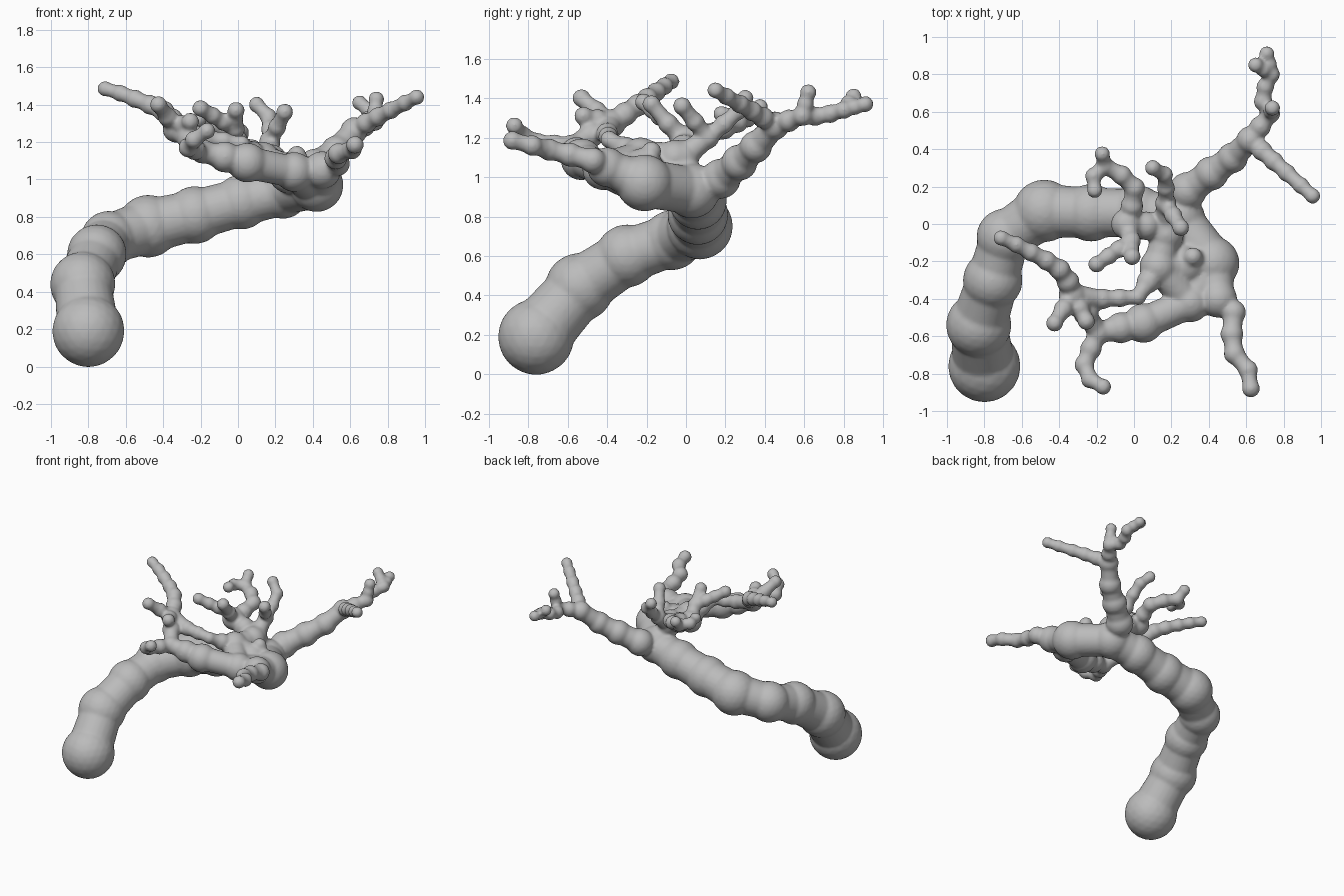
import bpy, bmesh
from mathutils import Vector, Matrix

if "Cube" in bpy.data.objects:
    bpy.data.objects.remove(bpy.data.objects["Cube"])

bm = bmesh.new()


def curve(points):
    # smooth dense path through the points
    pts = [Vector(p) for p in points]
    pts = [2 * pts[0] - pts[1]] + pts + [2 * pts[-1] - pts[-2]]
    path = [pts[1]]
    for a, b, c, d in zip(pts, pts[1:], pts[2:], pts[3:]):
        for i in range(1, 21):
            t = i / 20
            path.append(b + (c - a) * t / 2 + (2 * a - 5 * b + 4 * c - d) * t * t / 2
                        + (3 * b - a - 3 * c + d) * t ** 3 / 2)
    return path


def limb(points, r0=.05, r1=.042, neck=.84):
    # tapering row of beads joined by thinner necks; returns its tip
    path = curve(points)
    run = [0]
    for a, b in zip(path, path[1:]):
        run.append(run[-1] + (b - a).length)
    n = max(1, round(run[-1] / (.92 * (r0 + r1))))
    beads = []
    for i in range(n + 1):
        k = min(range(len(run)), key=lambda j: abs(run[j] - run[-1] * i / n))
        r = r0 + (r1 - r0) * i / n
        beads.append((path[k], r))
        bmesh.ops.create_icosphere(bm, subdivisions=3, radius=r * 1.02, matrix=Matrix.Translation(path[k]))
    for (p, ra), (q, rb) in zip(beads, beads[1:]):
        d = q - p
        m = Matrix.Translation((p + q) / 2) @ d.to_track_quat('Z', 'Y').to_matrix().to_4x4()
        bmesh.ops.create_cone(bm, cap_ends=True, segments=24, radius1=ra * neck, radius2=rb * neck,
                              depth=d.length, matrix=m)
    return points[-1]


# Thick trunk, rising from the foot and sweeping right, one bead per point
spine = [(-.8, -.76, .19), (-.83, -.54, .44), (-.755, -.3, .6), (-.69, -.07, .68),
         (-.48, .07, .75), (-.23, .06, .81), (.02, .06, .88), (.24, .03, .93)]
girth = [.19, .172, .157, .15, .165, .152, .145, .138]
for i in range(len(spine) - 1):
    crown = limb(spine[i:i + 2], girth[i], girth[i + 1], .88)
hub = limb([crown, (.42, -.21, .97)], .135, .142, .88)

# Long right limb with its forks
fork = limb([crown, (.27, .16, .98), (.51, .34, 1.14), (.62, .45, 1.26)], .11, .072)
knee = limb([fork, (.73, .59, 1.31)], .065, .05)
bend = limb([knee, (.685, .68, 1.31), (.735, .8, 1.34)], .052, .046)
limb([bend, (.71, .91, 1.37)], .043, .041)
limb([bend, (.65, .85, 1.41)], .042, .041)
limb([knee, (.74, .62, 1.43)], .045)
limb([fork, (.72, .36, 1.32), (.955, .15, 1.44)], .058, .042)

# Front right limb
wrist = limb([hub, (.45, -.4, 1.05)], .14, .1)
limb([wrist, (.54, -.49, 1.09), (.52, -.66, 1.13), (.64, -.82, 1.17), (.625, -.88, 1.185)], .07, .048)

# Front left limb
shoulder = limb([hub, (.3, -.42, 1.04)], .14, .105)
elbow = limb([shoulder, (.05, -.53, 1.09)], .1, .105)
heel = limb([elbow, (-.19, -.58, 1.15)], .1, .065)
limb([heel, (-.27, -.785, 1.18), (-.165, -.87, 1.26)], .062, .044)

# Inner limb and its web to the hub
inner = limb([crown, (.16, -.08, 1.12), (.13, -.23, 1.1)], .085, .1)
limb([inner, shoulder], .1, .1)
limb([inner, hub], .1, .12)
limb([hub, (.315, -.175, 1.13)], .06, .05)
thin = limb([inner, (.02, -.39, 1.19)], .078, .045)
joint = limb([thin, (-.17, -.4, 1.22)], .045, .056)
left = limb([joint, (-.33, -.38, 1.27)], .056, .073)
limb([heel, (-.25, -.49, 1.21), left], .062, .07)

# Far left twigs
limb([left, (-.39, -.25, 1.36), (-.6, -.125, 1.45), (-.71, -.075, 1.485)], .065, .042)
limb([left, (-.425, -.53, 1.4)], .058, .046)
limb([left, (-.255, -.52, 1.31)], .062, .047)

# Centre twigs
core = limb([crown, (.17, -.02, 1.1)], .09, .085)
knot = limb([core, (-.04, 0, 1.18)], .07, .082)
hook = limb([knot, (0, .2, 1.25), (-.155, .31, 1.3)], .064, .05)
limb([hook, (-.22, .25, 1.31), (-.21, .18, 1.32)])
limb([hook, (-.17, .375, 1.355)])
crook = limb([knot, (-.015, -.09, 1.27)], .068, .052)
limb([crook, (-.01, -.175, 1.37)], .05, .046)
limb([crook, (-.2, -.215, 1.38)], .05, .045)
split = limb([core, (.17, .11, 1.2)], .08, .058)
limb([split, (.165, .26, 1.33), (.1, .3, 1.4)], .052, .043)
limb([split, (.25, -.02, 1.36)], .052, .046)

mesh = bpy.data.meshes.new("branching_stem")
bm.to_mesh(mesh)
bm.free()
stem = bpy.data.objects.new("branching_stem", mesh)
bpy.context.collection.objects.link(stem)

# Plain grey surface
grey = bpy.data.materials.new("plain_grey")
grey.diffuse_color = (.5, .5, .5, 1)
grey.use_nodes = True
grey.node_tree.nodes["Principled BSDF"].inputs["Base Color"].default_value = grey.diffuse_color
mesh.materials.append(grey)

# Melt all beads into one smooth skin
remesh = stem.modifiers.new("melt", 'REMESH')
remesh.mode = 'VOXEL'
remesh.voxel_size = .011
remesh.use_smooth_shade = True
soften = stem.modifiers.new("soften", 'SMOOTH')
soften.factor = .5
soften.iterations = 8
